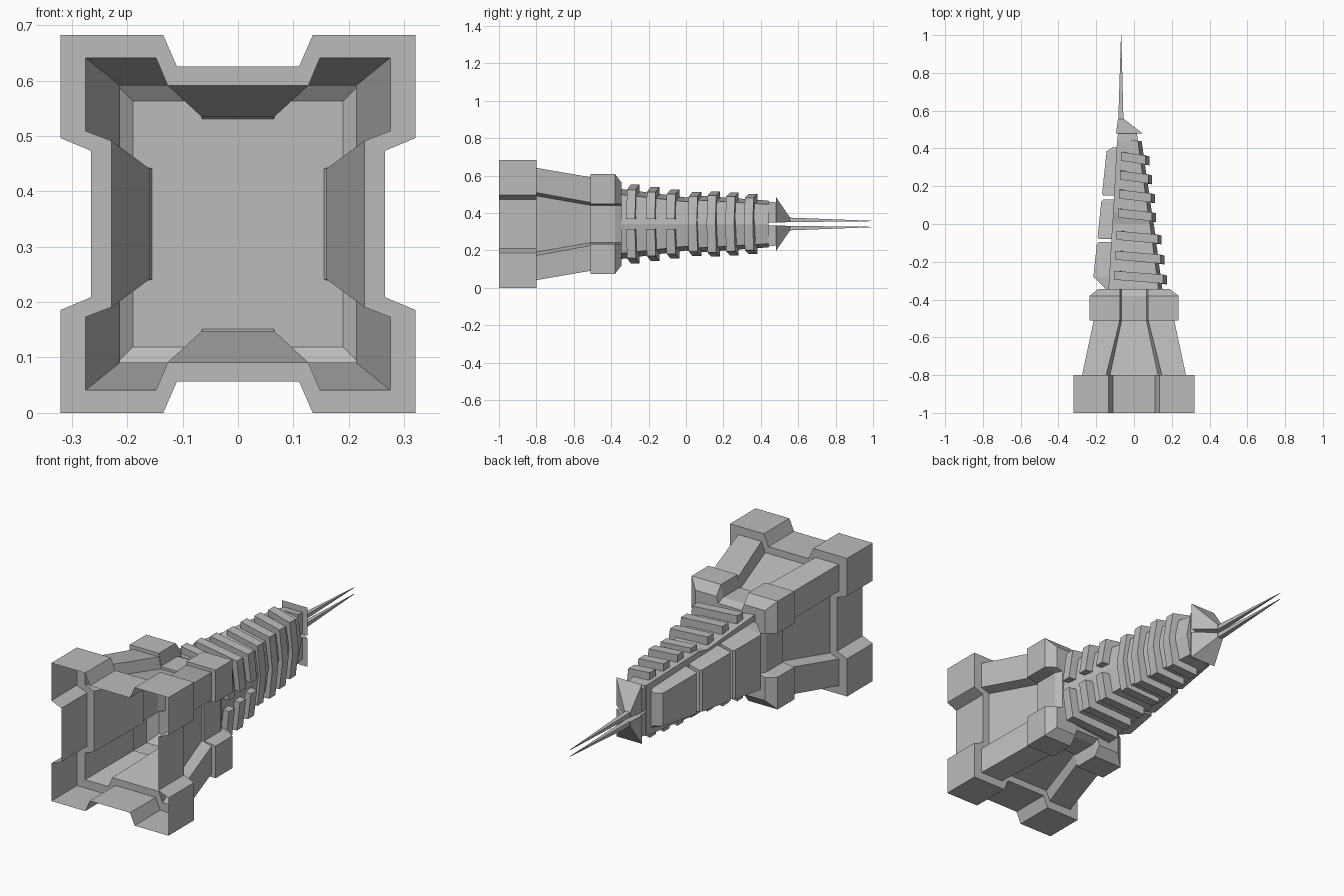
import bpy, bmesh

cube = bpy.data.objects.get("Cube")
if cube:
    bpy.data.objects.remove(cube)

CZ = 0.341  # height of the long axis

stone = bpy.data.materials.new("grey stone")
stone.use_nodes = True
GREY = (0.5, 0.5, 0.5, 1)
stone.diffuse_color = GREY
stone.node_tree.nodes["Principled BSDF"].inputs["Base Color"].default_value = GREY


def loft(name, rings, cap_start=True, cap_end=True):
    """Join rings of (x, y, z offset from the axis) into one flat-shaded skin."""
    bm = bmesh.new()
    loops = [[bm.verts.new((x, y, z + CZ)) for x, y, z in ring] for ring in rings]
    for a, b in zip(loops, loops[1:]):
        for i in range(len(a)):
            j = (i + 1) % len(a)
            bm.faces.new((a[i], a[j], b[j], b[i]))
    if cap_start:
        bm.faces.new(loops[0])
    if cap_end:
        bm.faces.new(loops[-1])
    bmesh.ops.remove_doubles(bm, verts=bm.verts, dist=1e-5)
    bmesh.ops.recalc_face_normals(bm, faces=bm.faces)
    mesh = bpy.data.meshes.new(name)
    bm.to_mesh(mesh)
    bm.free()
    mesh.materials.append(stone)
    obj = bpy.data.objects.new(name, mesh)
    bpy.context.collection.objects.link(obj)
    return obj


def loft_pair(name, rings):
    """Build an upper part and its mirrored lower twin."""
    loft("upper_" + name, rings)
    loft("lower_" + name, [[(x, y, -z) for x, y, z in r] for r in rings])


def buttress_ring(y, corner, notch, foot, recess):
    """Square outline with four square corners and a recess on each side."""
    (cx, cz), (nx, nz), (fx, fz), (rx, rz) = corner, notch, foot, recess
    q = [(rx, fz), (cx, nz), (cx, cz), (nx, cz), (fx, rz)]
    half = q + [(-x, z) for x, z in reversed(q)]
    full = half + [(x, -z) for x, z in reversed(half)]
    return [(x, y, z) for x, z in full]


# Hollow base: plinth, sloping skirt and upper corner blocks, open at the front
plinth = ((.32, .341), (.135, .155), (.11, .132), (.265, .284))
skirt_wide = ((.275, .30), (.148, .168), (.127, .15), (.228, .25))
skirt_narrow = ((.213, .25), (.075, .115), (.065, .10), (.16, .193))
block = ((.235, .267), (.075, .108), (.065, .10), (.172, .205))
block_top = ((.19, .222), (.075, .108), (.065, .10), (.155, .19))
stages = [(-1, plinth), (-.8, plinth), (-.8, skirt_wide), (-.51, skirt_narrow),
          (-.51, block), (-.38, block), (-.345, block_top)]
loft("base_shell", [buttress_ring(y, *s) for y, s in stages], cap_start=False)

# Tapering body: (y, back x, front x, half height)
BODY = [(-.345, -.135, .13, .187), (0, -.115, .085, .142),
        (.06, -.11, .075, .152), (.44, -.09, .02, .125)]


def body_at(y):
    for a, b in zip(BODY, BODY[1:]):
        if y <= b[0]:
            break
    t = (y - a[0]) / (b[0] - a[0])
    return [p + (q - p) * t for p, q in zip(a[1:], b[1:])]


def body_ring(y):
    xb, xf, h = body_at(y)
    f = h * .84
    return [(xb, y, h), (xf, y, f), (xf + .02, y, 0), (xf, y, -f), (xb, y, -h)]


loft("tower_body", [body_ring(s[0]) for s in BODY])


# Ribs wrapping the body, swept back toward the base at their front edge
def rib(name, y0, y1, out, gap):
    xb, xf, h = body_at((y0 + y1) / 2)

    def ring(y):
        return [(xb + .025, y, h - .03), (xb + .025, y, h + out),
                (xf + out, y - .02, h * .84 + out),
                (xf + .02 + out, y - .025, gap), (0, y, gap)]
    loft_pair(name, [ring(y0), ring(y1)])


for i in range(3):
    y = -.295 + i * .106
    rib(f"split_rib_{i + 1}", y, y + .047, .034, .027)
for i in range(4):
    y = .035 + i * .1
    rib(f"full_rib_{i + 1}", y, y + .047, .02 if i == 0 else .03, 0)


# Raised panels along the back: (y, base x, outer x)
def panel(name, y0, y1, lead, trail):
    def ring(y, x, w):
        xb, _, h = body_at(min(y, .44))
        return [(xb + .015, y, w), (x, y, w - .02), (x, y, -w + .02), (xb + .015, y, -w)]

    def outer(y):
        return -.215 + (y + .28) * .105

    def width(y):
        return .155 - (y + .28) * .08
    ys = [y0, y0 + lead, y1 - trail, y1]
    xs = [outer(y) for y in ys]
    if lead > .03:
        xs[0] = -.15
    else:
        xs[0] += .008
    xs[3] += .03 if trail > .015 else .008
    loft(name, [ring(y, x, width(y)) for y, x in zip(ys, xs)])


panel("back_panel_low", -.345, -.095, .065, .01)
panel("back_panel_middle", -.08, .13, .01, .01)
panel("back_panel_high", .15, .405, .01, .02)


# Split neck, flared cap and twin needle spikes
def quad(y, x0, x1, z0, z1):
    return [(x0, y, z0), (x1, y, z0), (x1, y, z1), (x0, y, z1)]


loft_pair("neck", [quad(.44, -.088, .02, .008, .12), quad(.485, -.085, .015, .008, .115)])
loft_pair("cap", [quad(.48, -.095, .045, .008, .146), quad(.555, -.085, -.052, .01, .036)])
loft_pair("spike", [quad(.555, -.083, -.056, .01, .034), quad(1, -.069, -.067, .015, .017)])
